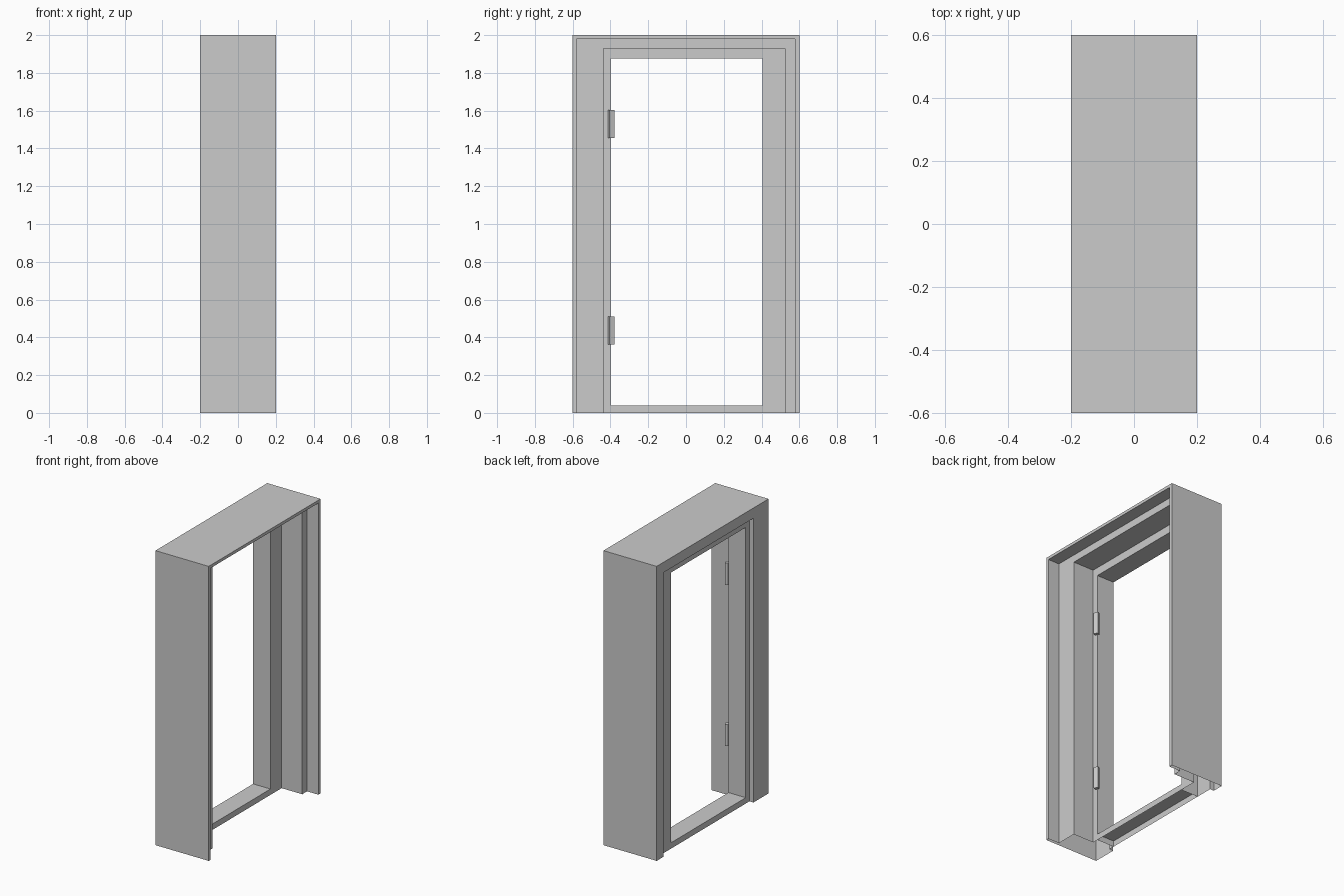
import bpy, bmesh, math
from mathutils import Matrix

if "Cube" in bpy.data.objects:
    bpy.data.objects.remove(bpy.data.objects["Cube"])


def sweep(name, rows, closed):
    """Skin a grid of points: each row is one profile point carried along the path."""
    bm = bmesh.new()
    grid = [[bm.verts.new(p) for p in row] for row in rows]
    count = len(grid) if closed else len(grid) - 1
    for i in range(count):
        a, b = grid[i], grid[(i + 1) % len(grid)]
        for k in range(len(a) - 1):
            bm.faces.new((a[k], b[k], b[k + 1], a[k + 1]))
    return finish(name, bm)


def finish(name, bm):
    mesh = bpy.data.meshes.new(name)
    bm.to_mesh(mesh)
    bm.free()
    obj = bpy.data.objects.new(name, mesh)
    bpy.context.collection.objects.link(obj)
    return obj


# Stepped door frame: nested arches (left y, right y, top z), hollow and open below
outer = (-0.6, 0.6, 2.0)
lip = (-0.58, 0.577, 1.98)
rabbet = (-0.438, 0.525, 1.93)
inner = (-0.398, 0.405, 1.875)
profile = [(outer, -0.2), (outer, 0.2), (lip, 0.2), (lip, 0.115),
           (rabbet, 0.115), (rabbet, -0.04), (inner, -0.04),
           (inner, -0.17), (rabbet, -0.17), (rabbet, -0.2)]
sweep("door_frame",
      [[(x, l, 0), (x, l, t), (x, r, t), (x, r, 0)] for (l, r, t), x in profile],
      True)

# Sill: hollow step across the bottom of the opening
sill = [(-0.17, 0), (-0.17, 0.04), (-0.04, 0.04), (-0.04, 0)]
sweep("sill", [[(x, inner[0], z), (x, inner[1], z)] for x, z in sill], False)

# Hinges: two small turned blocks on the left jamb
for name, z in (("lower_hinge", 0.435), ("upper_hinge", 1.53)):
    bm = bmesh.new()
    bmesh.ops.create_cube(bm, size=1, matrix=Matrix.Diagonal((0.02, 0.03, 0.148, 1)))
    hinge = finish(name, bm)
    hinge.location = (-0.032, -0.395, z)
    hinge.rotation_euler.z = math.radians(24)
